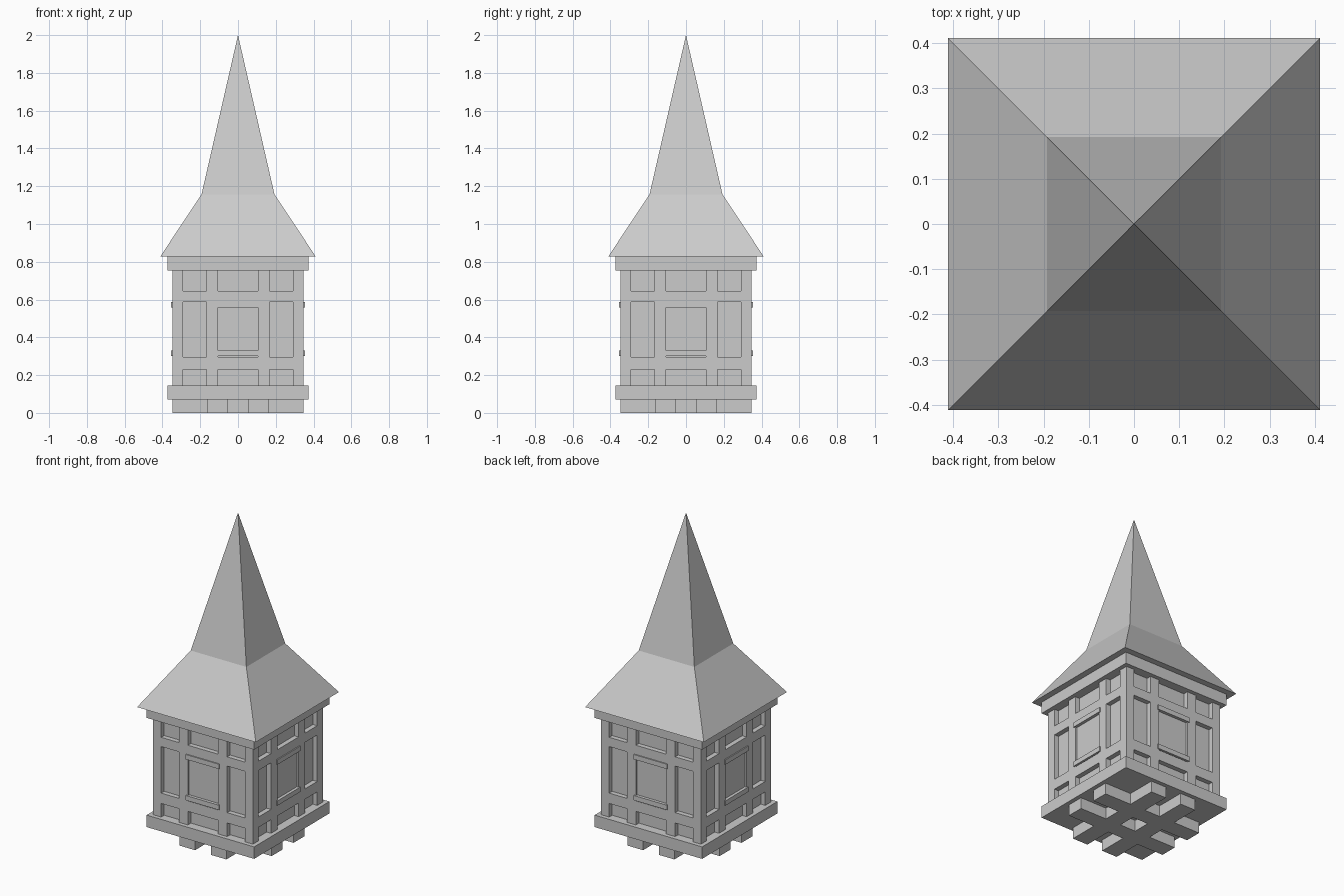
import bpy, bmesh
from math import pi
from mathutils import Matrix, Vector

if "Cube" in bpy.data.objects:
    bpy.data.objects.remove(bpy.data.objects["Cube"])


def finish(name, bm):
    bmesh.ops.recalc_face_normals(bm, faces=bm.faces)
    me = bpy.data.meshes.new(name)
    bm.to_mesh(me)
    bm.free()
    ob = bpy.data.objects.new(name, me)
    bpy.context.collection.objects.link(ob)
    return ob


def boxes(name, specs, turns=1):
    """Boxes given as (x0, x1, y0, y1, z0, z1), repeated around z."""
    bm = bmesh.new()
    for k in range(turns):
        rot = Matrix.Rotation(k * pi / 2, 4, 'Z')
        for x0, x1, y0, y1, z0, z1 in specs:
            centre = Vector(((x0 + x1) / 2, (y0 + y1) / 2, (z0 + z1) / 2))
            size = Matrix.Diagonal((x1 - x0, y1 - y0, z1 - z0, 1))
            bmesh.ops.create_cube(bm, size=1, matrix=rot @ Matrix.Translation(centre) @ size)
    return finish(name, bm)


def slab(name, half, z0, z1):
    return boxes(name, [(-half, half, -half, half, z0, z1)])


F, W = 0.347, 0.317               # timber face and recessed wall distance
Z0, Z1 = 0.145, 0.755             # wall bottom and top
RAILS = [(0.23, 0.295), (0.587, 0.645)]
S0, S1 = 0.105, 0.168             # stud edges
B0, B1 = 0.055, 0.162             # foundation beam edges

# Foundation: two beams crossing two beams
beams = [(-F, F, s * B0, s * B1, 0, 0.07) for s in (-1, 1)]
for s in (-1, 1):
    for y0, y1 in ((-F, -B1), (-B0, B0), (B1, F)):
        beams.append((s * B0, s * B1, y0, y1, 0, 0.07))
beams = [(min(a, b), max(a, b), min(c, d), max(c, d), e, f) for a, b, c, d, e, f in beams]
boxes("foundation_beams", beams)

# Floor and top bands, inner wall
slab("floor_band", 0.373, 0.07, Z0)
slab("wall_core", W, Z0, Z1)
slab("top_band", 0.373, Z1, 0.827)

# Timber frame, one side turned four times
boxes("corner_posts", [(-F, -0.29, -F, -0.29, Z0, Z1)], 4)
boxes("rails", [(-0.29, 0.29, -F, -W, a, b) for a, b in RAILS], 4)
studs = []
for a, b in ((Z0, 0.23), (0.295, 0.587), (0.645, Z1)):
    studs += [(-S1, -S0, -F, -W, a, b), (S0, S1, -F, -W, a, b)]
boxes("studs", studs, 4)

# Window panels with a sill below and a lintel above
boxes("window_panels", [(-S0, S0, -F + 0.012, -W, 0.295, 0.587)], 4)
boxes("window_sills", [(-0.115, 0.115, -0.354, -0.33, 0.3, 0.33),
                       (-0.115, 0.115, -0.354, -0.33, 0.557, 0.587)], 4)

# Flared spire roof
bm = bmesh.new()
rings = []
for h, z in ((0.412, 0.827), (0.193, 1.157)):
    rings.append([bm.verts.new((x * h, y * h, z)) for x, y in ((-1, -1), (1, -1), (1, 1), (-1, 1))])
apex = bm.verts.new((0, 0, 2))
low, high = rings
bm.faces.new(low[::-1])
for i in range(4):
    j = (i + 1) % 4
    bm.faces.new((low[i], low[j], high[j], high[i]))
    bm.faces.new((high[i], high[j], apex))
finish("spire_roof", bm)
